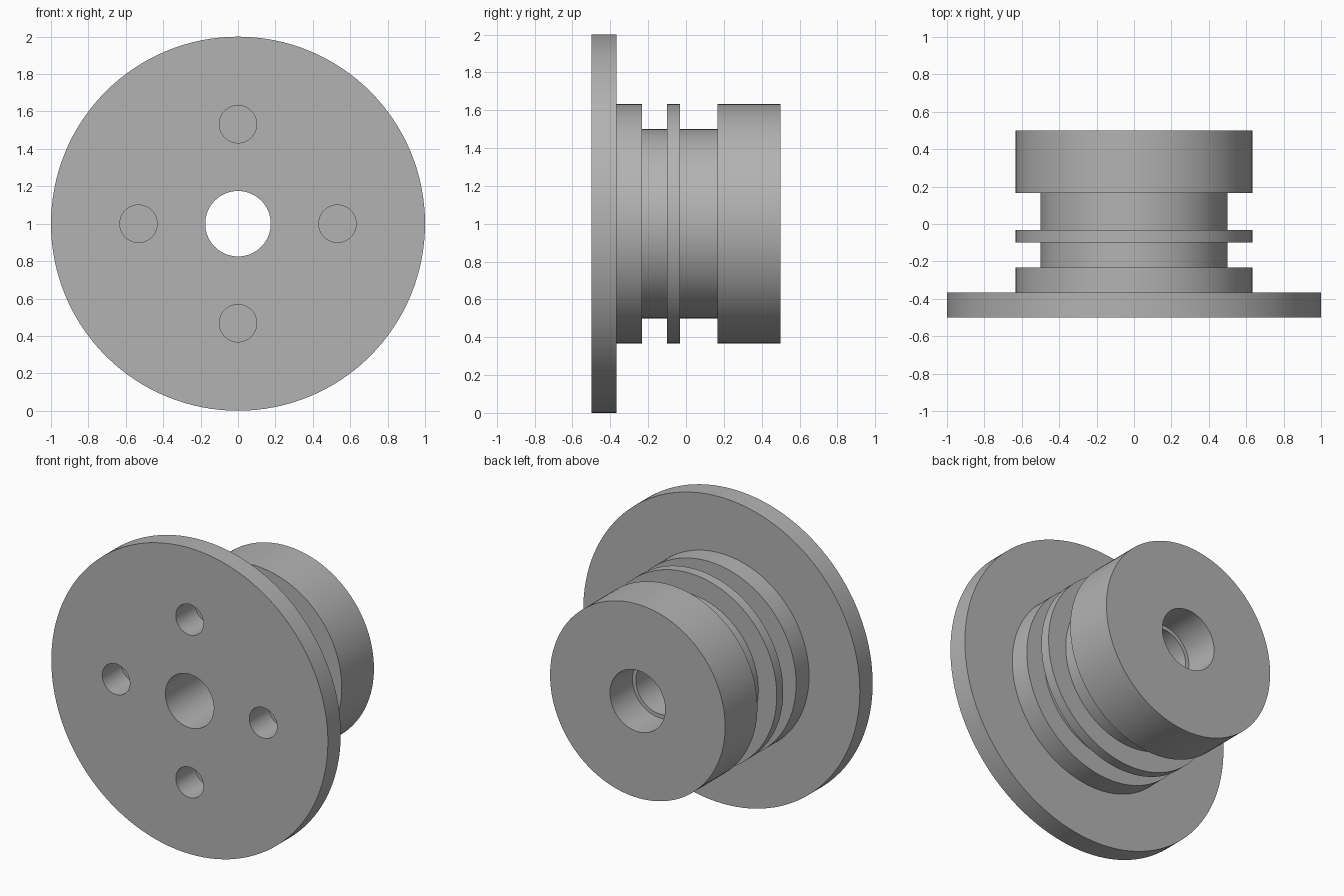
import bpy
import bmesh
from math import radians, tau, cos, sin
from mathutils import Matrix

old = bpy.data.objects.get("Cube")
if old:
    bpy.data.objects.remove(old, do_unlink=True)

SEGMENTS = 128
CENTRE_Z = 1.0

grey = bpy.data.materials.new("plain grey")
grey.use_nodes = True
GREY = (0.45, 0.45, 0.45, 1)
grey.diffuse_color = GREY
grey.node_tree.nodes["Principled BSDF"].inputs["Base Color"].default_value = GREY


def make_object(name, bm):
    bmesh.ops.recalc_face_normals(bm, faces=bm.faces)
    mesh = bpy.data.meshes.new(name)
    bm.to_mesh(mesh)
    bm.free()
    mesh.materials.append(grey)
    obj = bpy.data.objects.new(name, mesh)
    bpy.context.collection.objects.link(obj)
    return obj


def lathe(name, profile):
    """Turn a closed (radius, y) profile around the y axis."""
    bm = bmesh.new()
    rings = []
    for i in range(SEGMENTS):
        a = tau * i / SEGMENTS
        rings.append([bm.verts.new((r * cos(a), y, CENTRE_Z + r * sin(a)))
                      for r, y in profile])
    n = len(profile)
    for i, ring in enumerate(rings):
        following = rings[(i + 1) % SEGMENTS]
        for j in range(n):
            k = (j + 1) % n
            bm.faces.new((ring[j], ring[k], following[k], following[j]))
    return make_object(name, bm)


# Flange, collar, groove, fin, groove and drum, with a stepped bore
body = lathe("flanged_hub", [
    (0.175, -0.5), (1.0, -0.5), (1.0, -0.367),
    (0.633, -0.367), (0.633, -0.233),
    (0.5, -0.233), (0.5, -0.1),
    (0.633, -0.1), (0.633, -0.033),
    (0.5, -0.033), (0.5, 0.167),
    (0.633, 0.167), (0.633, 0.5),
    (0.2, 0.5), (0.2, 0.267), (0.175, 0.267),
])

# Four blind bolt holes in the front face
bm = bmesh.new()
for i in range(4):
    a = tau * i / 4
    place = (Matrix.Translation((0.532 * cos(a), -0.5, CENTRE_Z + 0.532 * sin(a)))
             @ Matrix.Rotation(radians(90), 4, "X"))
    bmesh.ops.create_cone(bm, cap_ends=True, segments=48, radius1=0.1,
                          radius2=0.1, depth=0.4, matrix=place)
cutter = make_object("bolt_hole_cutter", bm)
cutter.hide_render = True

cut = body.modifiers.new("bolt_holes", "BOOLEAN")
cut.operation = "DIFFERENCE"
cut.solver = "EXACT"
cut.object = cutter

bpy.ops.object.select_all(action="DESELECT")
bpy.context.view_layer.objects.active = body
body.select_set(True)
bpy.ops.object.modifier_apply(modifier=cut.name)
bpy.data.objects.remove(cutter, do_unlink=True)
bpy.ops.object.shade_smooth_by_angle(angle=radians(30))
